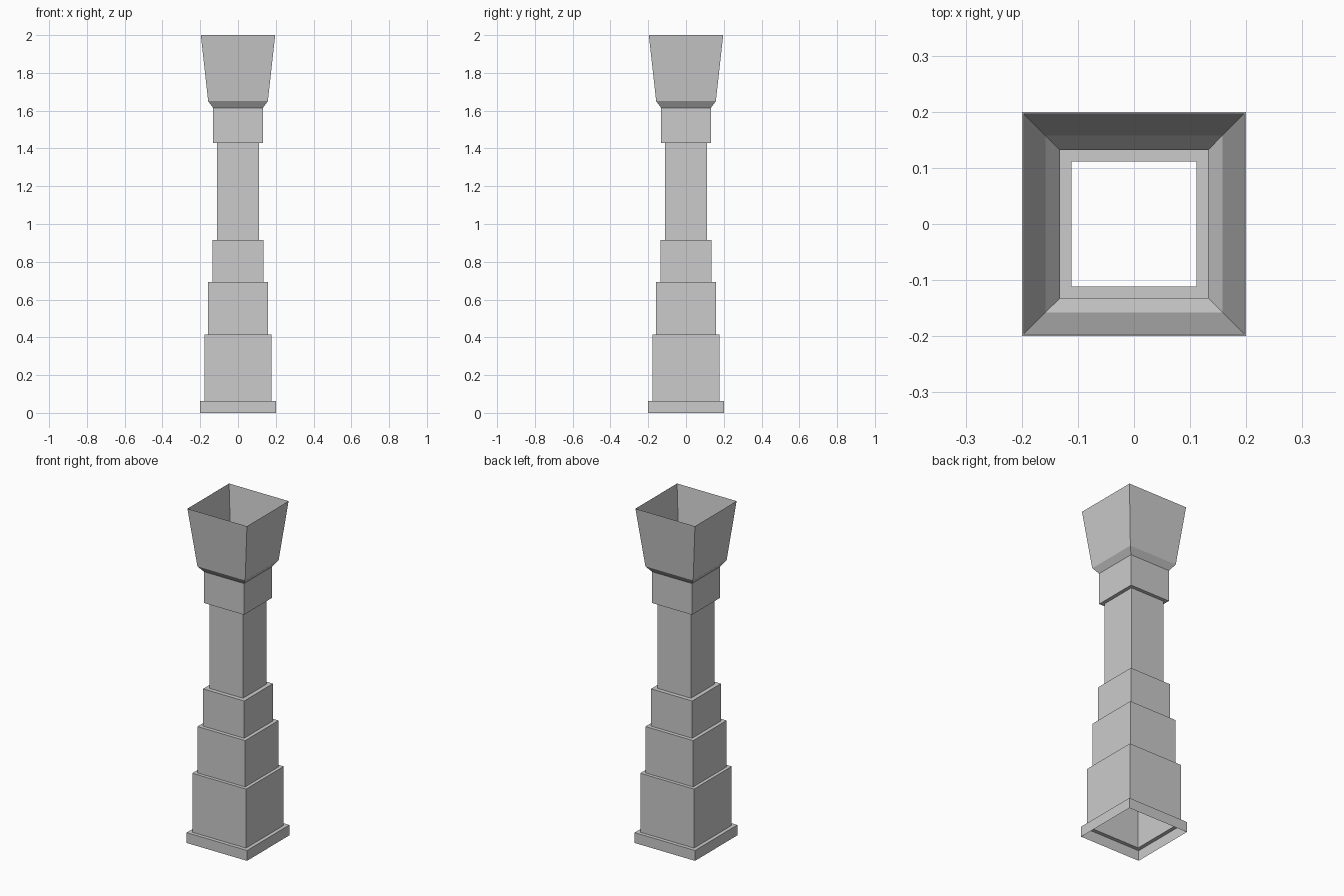
import bpy, bmesh

if "Cube" in bpy.data.objects:
    bpy.data.objects.remove(bpy.data.objects["Cube"])


def square_shell(name, profile):
    """Open square tube swept through (half width, height) levels."""
    bm = bmesh.new()
    rings = [[bm.verts.new((sx * h, sy * h, z))
              for sx, sy in ((-1, -1), (1, -1), (1, 1), (-1, 1))]
             for h, z in profile]
    for low, high in zip(rings, rings[1:]):
        for i in range(4):
            j = (i + 1) % 4
            bm.faces.new((low[i], low[j], high[j], high[i]))
    mesh = bpy.data.meshes.new(name)
    bm.to_mesh(mesh)
    bm.free()
    obj = bpy.data.objects.new(name, mesh)
    bpy.context.collection.objects.link(obj)
    return obj


# Plinth with its top ledge
square_shell("plinth", [(0.2, 0), (0.2, 0.062), (0.178, 0.062)])

# Three stepped pedestal tiers, each closing in to the next width
tiers = [(0.178, 0.062), (0.158, 0.415), (0.136, 0.692), (0.111, 0.915)]
for n, ((half, z0), (inner, z1)) in enumerate(zip(tiers, tiers[1:]), 1):
    square_shell(f"pedestal_tier_{n}", [(half, z0), (half, z1), (inner, z1)])

# Plain shaft
square_shell("shaft", [(0.111, 0.915), (0.111, 1.428)])

# Collar with its underside ledge
square_shell("collar", [(0.111, 1.428), (0.132, 1.428), (0.132, 1.615)])

# Flared open capital
square_shell("capital", [(0.132, 1.615), (0.158, 1.65), (0.197, 2.0)])
